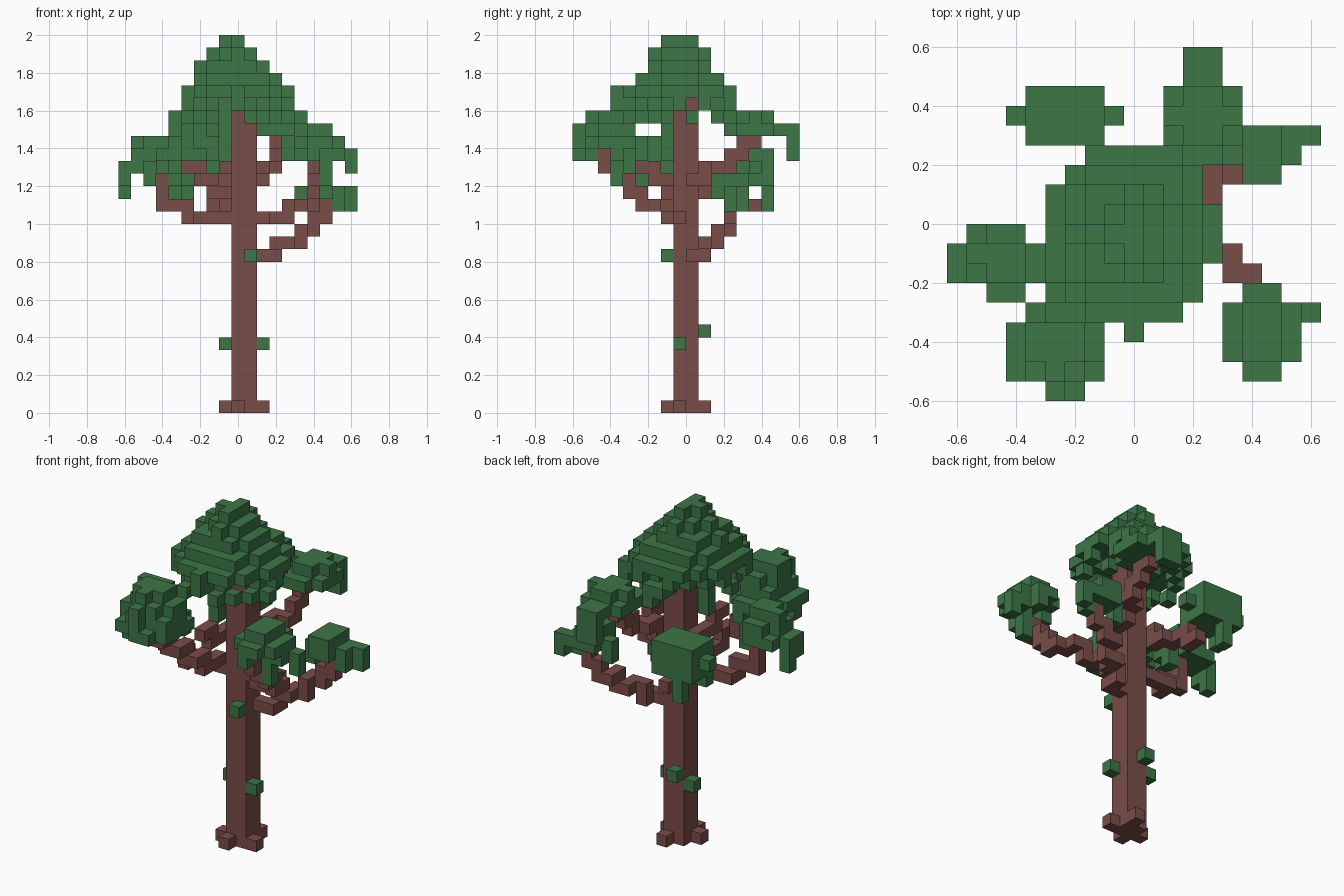
import bpy
import bmesh
from mathutils import Matrix, Vector

if "Cube" in bpy.data.objects:
    bpy.data.objects.remove(bpy.data.objects["Cube"], do_unlink=True)

U = 1 / 15                # block size
WIDE, DEEP = 19, 18       # blocks across the whole tree
solid = set()             # blocks already taken by a part
built = []                # (name, material, blocks) of each part


def material(name, *rgba):
    m = bpy.data.materials.new(name)
    m.use_nodes = True
    m.diffuse_color = rgba
    m.node_tree.nodes["Principled BSDF"].inputs["Base Color"].default_value = rgba
    return m


def limb(*points):
    """Stair of blocks through grid points, always stepping along the axis lagging most."""
    cells = {points[0]}
    for start, end in zip(points, points[1:]):
        steps = sorted(((n + 0.5) / abs(b - a), axis, 1 if b > a else -1)
                       for axis, (a, b) in enumerate(zip(start, end))
                       for n in range(abs(b - a)))
        cur = list(start)
        for _, axis, sign in steps:
            cur[axis] += sign
            cells.add(tuple(cur))
    return cells


def tip(x, y, top, length=1):
    """Column of leaves hanging down."""
    return {(x, y, top - n) for n in range(length)}


def dome(cx, cy, top, layers, radius, grow, fringe=1, squash=1):
    """Stepped dome of leaves that widens downwards and ends in a ragged ring."""
    cells = set()
    for d in range(layers + fringe):
        r = radius + grow * min(d, layers - 1)
        for x in range(WIDE):
            for y in range(DEEP):
                t = ((x - cx) / r) ** 2 + ((y - cy) / (r * squash)) ** 2
                ragged = t > 0.45 and (2 * x + y + d) % 3 == 0
                if t <= 1 and (d < layers or ragged):
                    cells.add((x, y, top - d))
    return cells


def part(name, mat, *groups):
    """Claim the free blocks of a part."""
    cells = set().union(*groups) - solid
    solid.update(cells)
    built.append((name, mat, cells))


def skin(name, mat, cells):
    """Turn blocks into a mesh without the faces buried against other blocks."""
    bm = bmesh.new()
    buried = []
    for x, y, z in sorted(cells):
        place = Vector((x - (WIDE - 1) / 2, y - (DEEP - 1) / 2, z + 0.5)) * U
        cube = bmesh.ops.create_cube(bm, size=U, matrix=Matrix.Translation(place))
        for f in {f for v in cube["verts"] for f in v.link_faces}:
            f.normal_update()
            if tuple(round(c) for c in Vector((x, y, z)) + f.normal) in solid:
                buried.append(f)
    bmesh.ops.delete(bm, geom=buried, context="FACES")
    bmesh.ops.remove_doubles(bm, verts=bm.verts, dist=U / 100)
    mesh = bpy.data.meshes.new(name)
    bm.to_mesh(mesh)
    bm.free()
    mesh.materials.append(mat)
    bpy.context.scene.collection.objects.link(bpy.data.objects.new(name, mesh))


bark = material("brown bark", 0.195, 0.075, 0.066, 1)
leaf = material("green leaves", 0.045, 0.180, 0.062, 1)

# Trunk and roots
part("trunk", bark, {(x, y, z) for x in (9, 10) for y in (8, 9) for z in range(15 + x)})
part("roots", bark, limb((8, 8, 0), (11, 8, 0)), limb((9, 7, 0), (10, 10, 0)))

# Bent branches
part("branch_front_left", bark, limb((11, 8, 15), (15, 6, 16), (15, 2, 20)))
part("branch_back_left", bark, limb((11, 9, 12), (15, 12, 14), (16, 12, 17)))
part("branch_back", bark, limb((11, 9, 18), (12, 14, 21)))
part("branch_right", bark, limb((8, 8, 15), (3, 7, 16), (3, 7, 18)))
part("branch_front_right", bark, limb((8, 7, 16), (8, 4, 17), (5, 2, 20)))
part("branch_front_upper", bark, limb((8, 8, 18), (8, 5, 19)))
part("branch_back_right", bark, limb((8, 9, 18), (7, 14, 16)))

# Crown, with a short bridge of leaves to the back cluster
part("crown", leaf, dome(8.7, 8, 29, 5, 1, 0.87, 2, 1.1),
     tip(9, 3, 25, 2), tip(8, 7, 24, 5), limb((9, 11, 23), (11, 13, 22)))

# Leaf clusters at the branch ends
part("leaves_back", leaf, dome(12.4, 14, 23, 2, 1.6, 0.55, 0),
     tip(12, 17, 22, 3), tip(13, 17, 22, 3))
part("leaves_front_left", leaf, dome(15.5, 3, 22, 2, 1.3, 0.8),
     tip(17, 4, 20), tip(18, 4, 20, 2), tip(16, 3, 20, 3))
part("leaves_back_left", leaf, dome(15.5, 12, 18, 2, 1.2, 0.6),
     tip(17, 13, 17), tip(18, 13, 17, 2))
part("leaves_right", leaf, dome(2.2, 6.7, 21, 3, 1.25, 0.4),
     tip(0, 7, 19, 3), tip(0, 6, 19, 2))
part("leaves_front_right", leaf, dome(5.3, 2.4, 23, 4, 1.5, 0.4),
     tip(5, 0, 22, 3))
part("leaves_back_right", leaf, dome(5.5, 14, 20, 3, 1.85, 0.1),
     tip(3, 14, 19), tip(8, 14, 19), tip(5, 15, 17, 2))

# Single leaves on the trunk
part("trunk_sprouts", leaf, tip(8, 9, 5), tip(11, 8, 5), tip(9, 10, 6), tip(10, 7, 12))

for name, mat, cells in built:
    skin(name, mat, cells)
